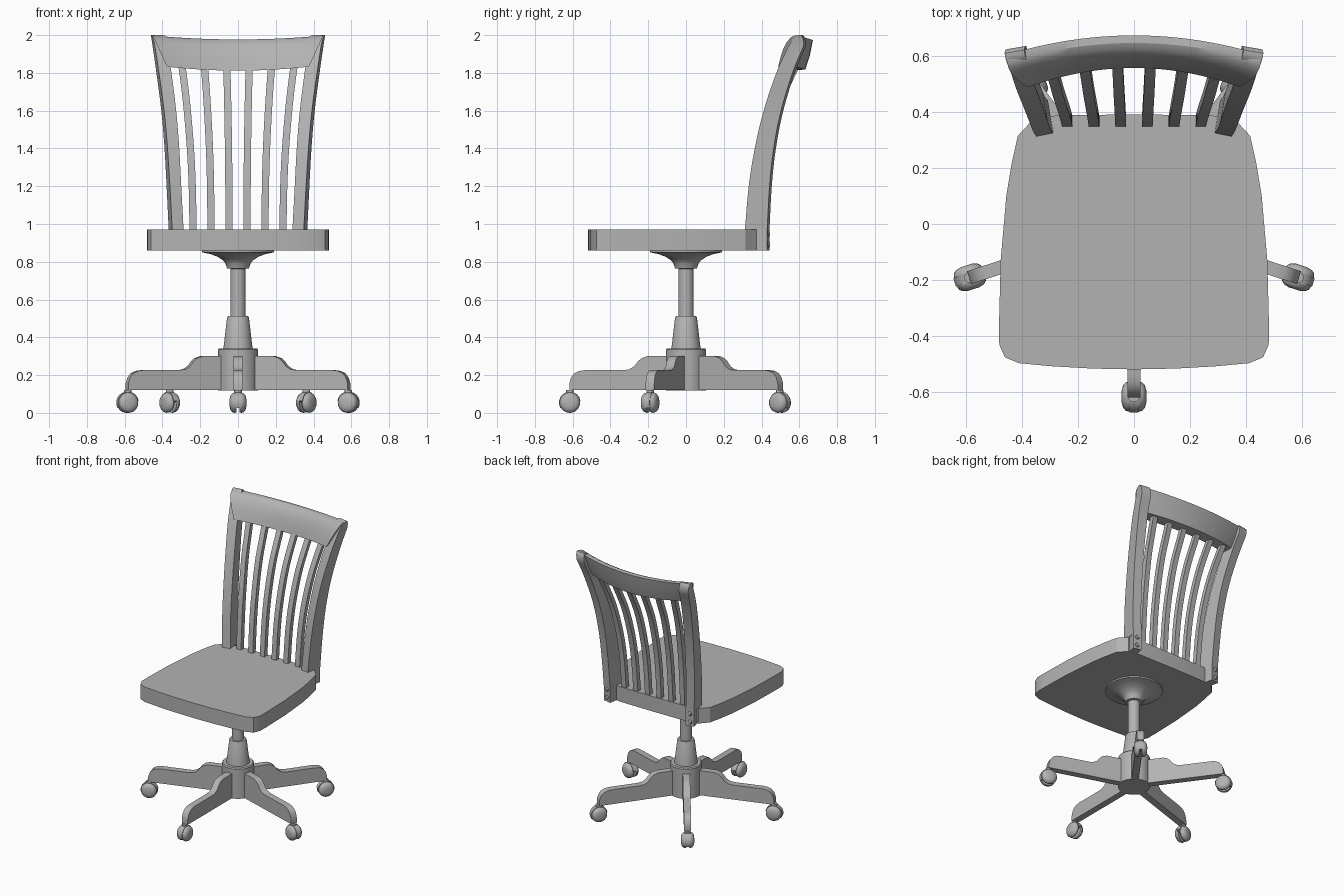
import bpy, bmesh, math
from mathutils import Matrix, Vector

if "Cube" in bpy.data.objects:
    bpy.data.objects.remove(bpy.data.objects["Cube"], do_unlink=True)

GREY = (0.45, 0.45, 0.45, 1)
paint = bpy.data.materials.new("grey_paint")
paint.use_nodes = True
paint.diffuse_color = GREY
paint.node_tree.nodes["Principled BSDF"].inputs["Base Color"].default_value = GREY


def finish(name, bm, matrix=None, angle=30):
    if matrix:
        bmesh.ops.transform(bm, matrix=matrix, verts=bm.verts)
    bmesh.ops.recalc_face_normals(bm, faces=bm.faces)
    mesh = bpy.data.meshes.new(name)
    bm.to_mesh(mesh)
    bm.free()
    mesh.materials.append(paint)
    ob = bpy.data.objects.new(name, mesh)
    bpy.context.collection.objects.link(ob)
    bpy.ops.object.select_all(action='DESELECT')
    ob.select_set(True)
    bpy.context.view_layer.objects.active = ob
    bpy.ops.object.shade_smooth_by_angle(angle=math.radians(angle))
    return ob


def loft(name, sections, matrix=None):
    """Skin a row of matching closed cross-sections and cap both ends."""
    bm = bmesh.new()
    rings = [[bm.verts.new(p) for p in s] for s in sections]
    n = len(rings[0])
    for a, b in zip(rings, rings[1:]):
        for i in range(n):
            j = (i + 1) % n
            bm.faces.new((a[i], a[j], b[j], b[i]))
    bm.faces.new(rings[0])
    bm.faces.new(rings[-1])
    return finish(name, bm, matrix)


def turned(name, profile, matrix=None, steps=32):
    """Turn a (radius, height) profile about z, closed with caps."""
    ring = [2 * math.pi * i / steps for i in range(steps)]
    return loft(name, [[(r * math.cos(a), r * math.sin(a), z) for a in ring]
                       for r, z in profile], matrix)


def curve(rows, t):
    """Catmull-Rom point on rows of numbers, t from 0 to 1."""
    u = t * (len(rows) - 1)
    i = min(int(u), len(rows) - 2)
    f = u - i
    p = [Vector(rows[min(max(i + k, 0), len(rows) - 1)]) for k in (-1, 0, 1, 2)]
    return 0.5 * (2 * p[1] + (p[2] - p[0]) * f
                  + (2 * p[0] - 5 * p[1] + 4 * p[2] - p[3]) * f * f
                  + (3 * p[1] - p[0] - 3 * p[2] + p[3]) * f ** 3)


# Seat: half outline mirrored into a slab
half = [(0, -.518), (.15, -.515), (.29, -.507), (.41, -.496), (.46, -.475),
        (.48, -.43), (.481, -.36), (.475, -.13), (.455, .1), (.435, .22),
        (.414, .314), (.36, .372), (.27, .388), (0, .39)]
outline = half + [(-x, y) for x, y in half[-2:0:-1]]
loft("seat", [[(x, y, z) for x, y in outline] for z in (.86, .97)])

# Back posts: z, outer rear x, front y, depth, width
POST = [(.97, .367, .312, .118, .06), (1.2, .378, .332, .11, .06),
        (1.4, .389, .364, .1, .062), (1.6, .406, .411, .092, .064),
        (1.8, .432, .478, .086, .066), (1.94, .452, .542, .08, .068)]


def post_ring(side, z, xo, yf, depth, width, tilt=0):
    lean = .16 * depth
    return [(side * (xo - lean), yf, z), (side * (xo - lean - width), yf + .012, z),
            (side * (xo - width), yf + depth + .012, z + tilt),
            (side * xo, yf + depth, z + tilt)]


for side, label in ((1, "left"), (-1, "right")):
    rings = [post_ring(side, *curve(POST, i / 20)) for i in range(21)]
    rings += [post_ring(side, 1.975, .457, .562, .06, .07),
              post_ring(side, 1.993, .46, .578, .036, .07),
              post_ring(side, 2.0, .461, .592, .016, .07)]
    loft(label + "_back_post", rings)
    # Foot of the post lapping over the rear of the seat
    foot = [(.348, .36), (.295, .37), (.307, .442), (.367, .43)]
    loft(label + "_post_foot", [[(side * x, y, z) for x, y in foot] for z in (.86, .972)])
    for k, z in enumerate((.89, .95)):
        spin = Matrix.Translation((side * .337, .433, z)) @ Matrix.Rotation(-math.pi / 2, 4, 'X')
        turned(f"{label}_bolt_{k + 1}", [(.016, -.01), (.016, .005), (.011, .011), (.004, .013)],
               spin, 16)

# Top rail: rounded section swept along a shallow arc
SECTION = [(.556, 1.812), (.568, 1.86), (.583, 1.905), (.603, 1.945), (.625, 1.968),
           (.645, 1.977), (.672, 1.974), (.655, 1.89), (.632, 1.818)]
rail = []
for i in range(25):
    u = -1 + i / 12
    ring = []
    for y, z in SECTION:
        reach = .375 + (z - 1.81) * .46
        ring.append((u * reach, y - .068 * u * u, z + .021 * u * u))
    rail.append(ring)
loft("top_rail", rail)

# Back slats: z, centre y, sideways spread, curve share
SLAT = [(.95, .363, 1, 0), (1.2, .385, 1.02, .1), (1.4, .42, 1.06, .25),
        (1.6, .477, 1.13, .5), (1.75, .545, 1.2, .8), (1.87, .605, 1.27, 1)]
for k in range(6):
    base = (k - 2.5) * .095
    rings = []
    for i in range(17):
        z, y, spread, share = curve(SLAT, i / 16)
        x = base * spread
        y -= .3 * share * x * x
        rings.append([(x + sx * .019, y + sy * .017, z)
                      for sx, sy in ((-1, -1), (1, -1), (1, 1), (-1, 1))])
    loft(f"back_slat_{k + 1}", rings)

# Pedestal
turned("seat_plate", [(.19, .862), (.19, .85), (.15, .842), (.11, .828), (.08, .808),
                      (.066, .79), (.058, .765), (.04, .763)])
turned("gas_column", [(.04, .5), (.04, .78)])
turned("column_sleeve", [(.078, .335), (.058, .505), (.054, .512)])
turned("hub", [(.106, .118), (.106, .335), (.1, .342)])

# Five legs, each with a twin-wheel caster
LEG = [(.05, .12), (.618, .12), (.618, .155), (.608, .188), (.59, .21), (.565, .222),
       (.535, .226), (.33, .226), (.3, .231), (.275, .246), (.255, .272), (.235, .29),
       (.205, .3), (.05, .3)]
WHEEL = [(.03, .009), (.052, .009), (.054, .018), (.05, .03), (.04, .039), (.022, .044)]
for k in range(5):
    turn = Matrix.Rotation(-math.pi / 2 + k * 2 * math.pi / 5, 4, 'Z')
    loft(f"base_leg_{k + 1}", [[(r, w, z) for r, z in LEG] for w in (-.024, .024)], turn)
    spot = turn @ Matrix.Translation((.615, 0, .054))
    turned(f"caster_stem_{k + 1}", [(.02, .03), (.02, .067)], spot, 16)
    for s, label in ((1, "a"), (-1, "b")):
        turned(f"caster_wheel_{k + 1}{label}", WHEEL,
               spot @ Matrix.Rotation(-s * math.pi / 2, 4, 'X'), 24)
    # Hood between the wheels
    arc = [math.radians(-30 + 20 * i) for i in range(11)]
    hood = [(.058 * math.cos(a), .058 * math.sin(a)) for a in arc]
    loft(f"caster_hood_{k + 1}", [[(x, w, z) for x, z in hood] for w in (-.016, .016)], spot)
